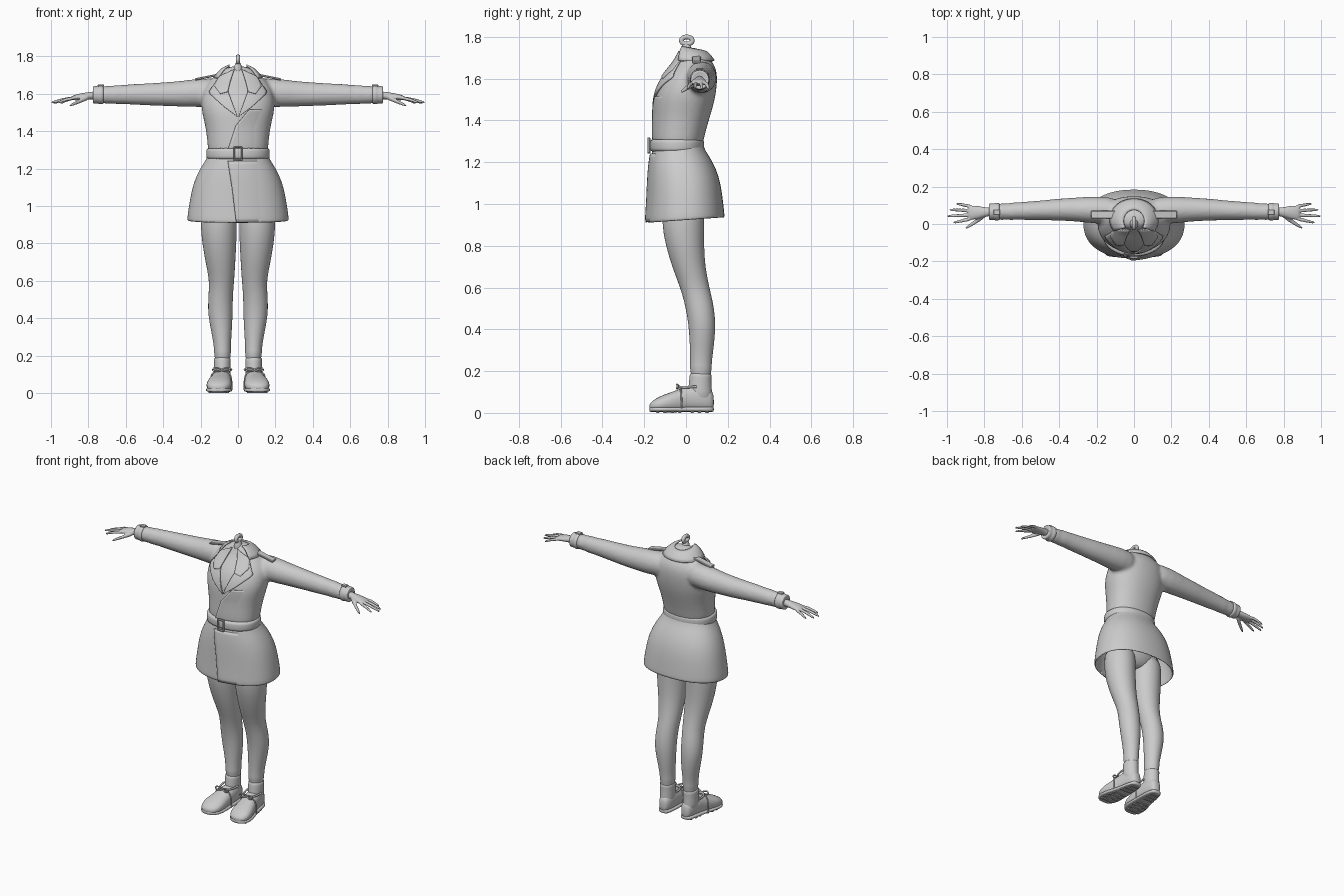
import bpy, bmesh, math
from mathutils import Vector
from mathutils.bvhtree import BVHTree

cube = bpy.data.objects.get("Cube")
if cube:
    bpy.data.objects.remove(cube)

grey = bpy.data.materials.new("plain grey")
grey.use_nodes = True
COLOUR = (0.6, 0.6, 0.6, 1)
grey.diffuse_color = COLOUR
grey.node_tree.nodes["Principled BSDF"].inputs["Base Color"].default_value = COLOUR
AXES = {"x": (0, 1, 2), "y": (1, 0, 2), "z": (2, 0, 1)}


def make(name, bm, mirror=False, sub=0, voxel=0, thick=0, relax=3):
    bmesh.ops.recalc_face_normals(bm, faces=bm.faces)
    mesh = bpy.data.meshes.new(name)
    bm.to_mesh(mesh)
    bm.free()
    mesh.materials.append(grey)
    mesh.shade_smooth()
    ob = bpy.data.objects.new(name, mesh)
    bpy.context.collection.objects.link(ob)
    if mirror:
        ob.modifiers.new("Mirror", "MIRROR").use_mirror_merge = False
    if thick:
        m = ob.modifiers.new("Solidify", "SOLIDIFY")
        m.thickness, m.offset = thick, 0
    if sub:
        m = ob.modifiers.new("Subdivision", "SUBSURF")
        m.levels = m.render_levels = sub
    if voxel:
        m = ob.modifiers.new("Remesh", "REMESH")
        m.mode, m.voxel_size, m.use_smooth_shade = "VOXEL", voxel, True
        ob.modifiers.new("Smooth", "SMOOTH").iterations = relax
    return ob


def add_loft(bm, rings, axis="z", n=24, power=2, tilt=0, caps=True, flip=1):
    """Skin superellipse rings given as (position, centre a, centre b, radius a, radius b)."""
    i, j, k = AXES[axis]
    loops = []
    for pos, ca, cb, ra, rb in rings:
        loop = []
        for s in range(n):
            c, d = math.cos(math.tau * s / n), math.sin(math.tau * s / n)
            co = [0, 0, 0]
            co[i] = pos
            co[j] = ca + ra * math.copysign(abs(c) ** (2 / power), c)
            co[k] = cb + rb * math.copysign(abs(d) ** (2 / power), d)
            co[2] += tilt * co[1]
            co[0] *= flip
            loop.append(bm.verts.new(co))
        loops.append(loop)
    for a, b in zip(loops, loops[1:]):
        for s in range(n):
            t = (s + 1) % n
            bm.faces.new((a[s], a[t], b[t], b[s]))
    if caps:
        bm.faces.new(loops[0])
        bm.faces.new(loops[-1])


def loft(name, rings, mirror=False, sub=1, thick=0, **kw):
    bm = bmesh.new()
    add_loft(bm, rings, **kw)
    return make(name, bm, mirror, sub, thick=thick)


def along(points, t):
    """Point at fraction t of a polyline."""
    f = t * (len(points) - 1)
    i = min(int(f), len(points) - 2)
    return Vector(points[i]).lerp(Vector(points[i + 1]), f - i)


def strip(name, func, nu, nv, thick, mirror=False):
    bm = bmesh.new()
    g = [[bm.verts.new(func(u / nu, v / nv)) for u in range(nu + 1)] for v in range(nv + 1)]
    for v in range(nv):
        for u in range(nu):
            bm.faces.new((g[v][u], g[v][u + 1], g[v + 1][u + 1], g[v + 1][u]))
    return make(name, bm, mirror, thick=thick)


def sheet(name, tree, edge, inner, lift=0.008, fade=0.0, mirror=False, thick=0.008):
    """Cloth panel between two front (x, z) outlines, laid on the surface below."""
    def func(u, v):
        p = along(edge, v).lerp(along(inner, v), u)
        hit = tree.ray_cast(Vector((p.x, -1, p.y)), Vector((0, 1, 0)))[0]
        if hit is None:
            hit = tree.find_nearest(Vector((p.x, 0, p.y)))[0]
        return hit + Vector((0, -(lift + (fade - lift) * u if fade else lift), 0))
    return strip(name, func, 8, 16, thick, mirror)


def surface(ob):
    return BVHTree.FromObject(ob, bpy.context.evaluated_depsgraph_get())


def tube(name, points, radius, mirror=False, closed=False):
    cu = bpy.data.curves.new(name, "CURVE")
    cu.dimensions, cu.bevel_depth, cu.bevel_resolution = "3D", radius, 3
    sp = cu.splines.new("NURBS")
    sp.points.add(len(points) - 1)
    for p, co in zip(sp.points, points):
        p.co = (*co, 1)
    sp.use_endpoint_u, sp.use_cyclic_u, sp.order_u = not closed, closed, 3
    cu.use_fill_caps = True
    cu.materials.append(grey)
    ob = bpy.data.objects.new(name, cu)
    bpy.context.collection.objects.link(ob)
    if mirror:
        ob.modifiers.new("Mirror", "MIRROR").use_mirror_merge = False


def box(name, centre, size, mirror=False, bevel=0.003, turn=0):
    bm = bmesh.new()
    bmesh.ops.create_cube(bm, size=1)
    bmesh.ops.scale(bm, vec=size, verts=bm.verts)
    bmesh.ops.bevel(bm, geom=bm.edges[:], offset=bevel, segments=1, affect="EDGES")
    for v in bm.verts:
        v.co.z += turn * v.co.x
        v.co += Vector(centre)
    ob = make(name, bm, mirror)
    ob.data.shade_flat()


# Coat top: body and both sleeves fused together
bm = bmesh.new()
add_loft(bm, [(z, 0, (f + b) / 2, rx, (b - f) / 2) for z, f, b, rx in (
    (1.24, -.15, .075, .155), (1.31, -.158, .085, .163), (1.4, -.152, .11, .17),
    (1.47, -.152, .132, .187), (1.53, -.146, .145, .2), (1.6, -.118, .152, .195),
    (1.65, -.075, .146, .17), (1.69, -.04, .12, .135), (1.725, -.025, .085, .085),
    (1.75, -.01, .05, .04))], power=2.2)
for side in (1, -1):
    add_loft(bm, [(.06, .075, 1.61, .065, .075), (.2, .074, 1.606, .076, .079),
                  (.3, .078, 1.6, .064, .069), (.4, .077, 1.598, .06, .064),
                  (.5, .073, 1.597, .052, .058), (.58, .07, 1.597, .05, .055),
                  (.62, .07, 1.596, .046, .05), (.65, .068, 1.596, .048, .053),
                  (.68, .066, 1.595, .043, .046), (.71, .066, 1.595, .046, .049),
                  (.745, .066, 1.595, .042, .044)], axis="x", flip=side)
coat = make("coat_top", bm, sub=1, voxel=.011, relax=4)

# Coat skirt, open below
skirt = loft("coat_skirt", [(z, 0, (f + b) / 2, rx, (b - f) / 2) for z, f, b, rx in (
    (1.28, -.155, .08, .155), (1.25, -.16, .085, .165), (1.2, -.168, .12, .2),
    (1.12, -.172, .155, .236), (1.03, -.175, .17, .254), (.95, -.18, .178, .266),
    (.922, -.182, .182, .268))], caps=False, tilt=.07, thick=.01, power=2.25, n=32)

# Lapels, collar and overlapping front panels
bpy.context.view_layer.update()
top, low = surface(coat), surface(skirt)
sheet("lapels", top, [(-.1, 1.69), (-.157, 1.605), (-.08, 1.535), (0, 1.475)],
      [(-.03, 1.72), (-.055, 1.62), (-.03, 1.55), (0, 1.475)], mirror=True)
sheet("collar_points", top, [(-.105, 1.69), (-.125, 1.64), (-.095, 1.6)],
      [(-.02, 1.73), (-.04, 1.67), (-.055, 1.61)], lift=.014, mirror=True)
sheet("front_overlap", top, [(.06, 1.515), (-.012, 1.43), (-.055, 1.3)],
      [(.13, 1.515), (.1, 1.43), (.1, 1.3)], fade=-.006)
sheet("skirt_overlap", low, [(-.055, 1.24), (-.03, 1.08), (-.01, .912)],
      [(.12, 1.24), (.13, 1.08), (.14, .915)], fade=-.006)


def collar(u, v):
    a = math.radians(-125 + 250 * u)
    s, c = math.sin(a), math.cos(a)
    lower, upper = Vector((.128 * s, .025 + .108 * c, 1.685)), Vector((.055 * s, .015 + .06 * c, 1.745 - .012 * c))
    return lower.lerp(upper, v) + Vector((0, 0, .012 * math.sin(math.pi * v)))


strip("collar", collar, 28, 5, .01)

# Neck stem with its small loop
loft("neck_stem", [(1.7, 0, .005, .035, .035), (1.745, 0, .003, .022, .026), (1.775, 0, 0, .01, .014)])
tube("neck_loop", [(0, .004 + .027 * math.cos(a), 1.782 + .018 * math.sin(a))
                   for a in (math.tau * i / 10 for i in range(10))], .012, closed=True)

# Belt and buckle
loft("belt", [(1.25, 0, -.043, .162, .12), (1.253, 0, -.043, .169, .129), (1.28, 0, -.043, .171, .131),
              (1.307, 0, -.043, .169, .129), (1.311, 0, -.043, .16, .12)], n=32, power=2.2)
for dx in (-.02, .02):
    box("buckle_side", (dx, -.178, 1.28), (.009, .014, .075))
for dz in (-.034, .034):
    box("buckle_bar", (0, -.178, 1.28 + dz), (.045, .014, .009))

# Shoulder straps
box("shoulder_straps", (.165, .05, 1.69), (.13, .042, .012), mirror=True, turn=-.2)

# Cuff straps and buckles
loft("cuffs", [(.718, .066, 1.595, .042, .044), (.722, .066, 1.595, .048, .051),
               (.742, .066, 1.595, .049, .052), (.746, .066, 1.595, .043, .046),
               (.77, .066, 1.594, .046, .048), (.778, .066, 1.594, .042, .044),
               (.77, .066, 1.594, .025, .026)], axis="x", mirror=True)
box("cuff_buckles", (.733, .063, 1.645), (.035, .03, .01), mirror=True)

# Hands
bm = bmesh.new()
add_loft(bm, [(.75, .066, 1.592, .024, .024), (.79, .064, 1.59, .024, .021), (.83, .062, 1.586, .035, .019),
              (.87, .06, 1.58, .04, .016), (.89, .06, 1.577, .035, .011)], axis="x", n=16)
for y0, y1, tip, z1 in ((.093, .108, .953, 1.55), (.071, .076, .988, 1.55),
                        (.049, .042, 1.002, 1.552), (.029, .008, .97, 1.552)):
    add_loft(bm, [(.86, y0, 1.58, .011, .011), (.5 * (.86 + tip), .5 * (y0 + y1), 1.572, .0095, .0095),
                  (tip - .012, y1, z1 + .003, .008, .008), (tip, y1, z1, .004, .004)], axis="x", n=10)
add_loft(bm, [(.79, .05, 1.585, .014, .015), (.83, .024, 1.568, .015, .013),
              (.87, -.003, 1.55, .012, .01), (.905, -.025, 1.534, .008, .007)], axis="x", n=10)
make("hands", bm, mirror=True, sub=1, voxel=.005, relax=2)

# Legs and hips
loft("legs", [(z, (a + b) / 2, (f + k) / 2, (b - a) / 2, (k - f) / 2) for z, a, b, f, k in (
    (1.06, .005, .2, -.11, .09), (.9, .006, .202, -.118, .087), (.8, .008, .192, -.097, .087),
    (.7, .014, .174, -.068, .092), (.6, .02, .153, -.028, .112), (.53, .027, .158, -.008, .13),
    (.45, .028, .162, .008, .141), (.38, .03, .154, .015, .14), (.3, .035, .137, .019, .131),
    (.24, .039, .128, .02, .123), (.215, .037, .129, .018, .124), (.2, .041, .124, .022, .12),
    (.12, .045, .12, .03, .115))], mirror=True)
loft("hips", [(1.12, 0, -.02, .17, .1), (1.02, 0, -.015, .18, .105), (.96, 0, -.015, .15, .09),
              (.92, 0, -.012, .08, .05)])

# Shoes: foot, ankle shaft, sole and treads
foot = [(.134, .08, .05, .016, .03), (.122, .08, .062, .036, .055), (.06, .082, .072, .047, .066),
        (0, .087, .066, .052, .062), (-.05, .095, .054, .061, .052), (-.1, .101, .046, .069, .044),
        (-.14, .104, .038, .064, .034), (-.165, .106, .032, .045, .022), (-.176, .107, .03, .02, .01)]
loft("shoes", foot, axis="y", mirror=True, power=2.3)
loft("shoe_shafts", [(.05, .083, .068, .045, .062), (.11, .084, .067, .045, .057), (.16, .084, .068, .045, .053),
                     (.19, .084, .071, .046, .053), (.192, .084, .071, .04, .047)], mirror=True, tilt=-.05)
loft("soles", [(y, x, .017, rx + .003, .012) for y, x, z, rx, rz in foot], axis="y", mirror=True, power=3.5)
for y, w in ((.1, .06), (.065, .075), (.03, .08), (-.03, .09), (-.065, .105), (-.1, .11), (-.135, .095)):
    box("sole_treads", (.094 - y * .1, y, .005), (w, .018, .01), mirror=True)

# Laces with bows and the seam across each shoe
tube("ankle_laces", [(.036, .05, .125), (.04, -.01, .122), (.088, -.038, .125),
                     (.132, -.01, .122), (.134, .05, .125)], .006, mirror=True)
for d in (-1, 1):
    tube("lace_bows", [(.088, -.034, .125), (.088 + d * .03, -.045, .142), (.088 + d * .05, -.04, .125),
                       (.088 + d * .03, -.046, .112), (.088, -.034, .122)], .0045, mirror=True)
tube("toe_seams", [(.034, -.02, .02), (.032, -.022, .09), (.06, -.026, .118), (.09, -.028, .123),
                   (.122, -.026, .118), (.15, -.022, .09), (.147, -.02, .02)], .004, mirror=True)
